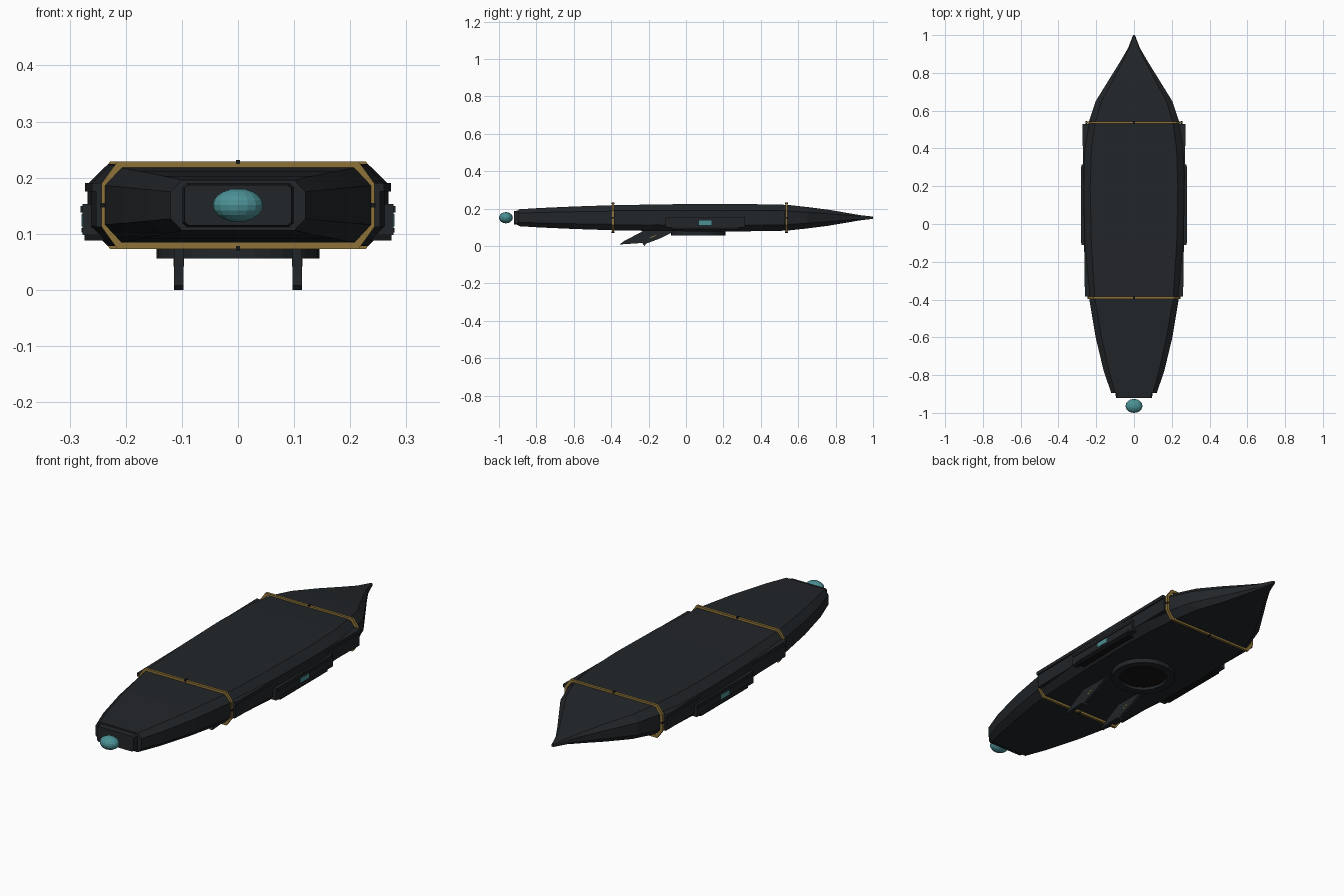
import bpy, bmesh
from math import pi, cos, sin
from mathutils import Matrix, Vector

if "Cube" in bpy.data.objects:
    bpy.data.objects.remove(bpy.data.objects["Cube"])

def material(name, rgb):
    m = bpy.data.materials.new(name)
    m.diffuse_color = (*rgb, 1)
    m.use_nodes = True
    m.node_tree.nodes["Principled BSDF"].inputs["Base Color"].default_value = m.diffuse_color
    return m

DARK = material("dark_hull", (0.016, 0.019, 0.022))
BLACK = material("black_trim", (0.007, 0.008, 0.009))
GOLD = material("gold", (0.27, 0.17, 0.04))
TEAL = material("teal", (0.07, 0.28, 0.30))
ZC = 0.151

def finish(name, bm, mat):
    bmesh.ops.recalc_face_normals(bm, faces=bm.faces)
    me = bpy.data.meshes.new(name)
    bm.to_mesh(me)
    bm.free()
    me.materials.append(mat)
    ob = bpy.data.objects.new(name, me)
    bpy.context.collection.objects.link(ob)
    return ob

def mirror_x(ob):
    ob.modifiers.new("mirror", 'MIRROR').use_axis[0] = True
    return ob

def octagon(w, flat, h, side):
    half = [(flat, h), (w, side), (w, -side), (flat, -h)]
    return half + [(-x, z) for x, z in reversed(half)]

def loft(name, rings, mat, closed=False):
    bm = bmesh.new()
    loops = [[bm.verts.new(p) for p in r] for r in rings]
    pairs = list(zip(loops, loops[1:])) + ([(loops[-1], loops[0])] if closed else [])
    for a, b in pairs:
        n = len(a)
        for i in range(n):
            bm.faces.new((a[i], a[(i + 1) % n], b[(i + 1) % n], b[i]))
    if not closed:
        bm.faces.new(loops[0])
        bm.faces.new(loops[-1])
    return finish(name, bm, mat)

def section(y, *dims):
    return [(x, y, ZC + z) for x, z in octagon(*dims)]

def box(name, x, y, z, mat):
    """Box from (min, max) pairs."""
    bm = bmesh.new()
    bmesh.ops.create_cube(bm, size=1)
    for v in bm.verts:
        v.co = [r[0] if c < 0 else r[1] for c, r in zip(v.co, (x, y, z))]
    return finish(name, bm, mat)

# Hull: y, half width, half top width, half height, half side height
hull = [(-0.895, 0.120, 0.100, 0.045, 0.024), (-0.78, 0.160, 0.132, 0.052, 0.028),
        (-0.60, 0.203, 0.172, 0.060, 0.032), (-0.39, 0.238, 0.208, 0.067, 0.035),
        (-0.10, 0.262, 0.226, 0.072, 0.038), (0.20, 0.268, 0.232, 0.073, 0.038),
        (0.40, 0.262, 0.225, 0.072, 0.038), (0.54, 0.240, 0.205, 0.069, 0.036),
        (0.65, 0.203, 0.172, 0.057, 0.029), (0.76, 0.135, 0.112, 0.043, 0.021),
        (0.86, 0.073, 0.060, 0.026, 0.013), (0.93, 0.032, 0.026, 0.014, 0.007),
        (1.00, 0.005, 0.004, 0.006, 0.003)]
loft("hull", [section(*s) for s in hull], DARK)

# Nose plate and the orb in front of it
loft("nose_plate", [section(-0.92, 0.095, 0.088, 0.036, 0.030),
                    section(-0.89, 0.100, 0.092, 0.039, 0.032)], DARK)
bm = bmesh.new()
bmesh.ops.create_uvsphere(bm, u_segments=16, v_segments=10, radius=1)
bmesh.ops.transform(bm, verts=bm.verts, matrix=Matrix.Translation((0, -0.963, ZC))
                    @ Matrix.Diagonal((0.045, 0.037, 0.030, 1)))
finish("nose_orb", bm, TEAL)

# Gold bands with dark clasps
for label, y, w in (("front", -0.39, 0.243), ("rear", 0.537, 0.256)):
    outer = (w, w - 0.028, 0.078, 0.039)
    inner = (w - 0.012, w - 0.038, 0.066, 0.034)
    y0, y1 = y - 0.006, y + 0.006
    loft(label + "_band", [section(y0, *outer), section(y1, *outer),
                           section(y1, *inner), section(y0, *inner)], GOLD, True)
    for side, s in (("top", 1), ("bottom", -1)):
        z = ZC + s * 0.077
        box(f"{label}_{side}_clasp", (-0.004, 0.004), (y - 0.008, y + 0.008),
            (z - 0.004, z + 0.004), BLACK)
    mirror_x(box(label + "_side_clasp", (w - 0.008, w + 0.002), (y - 0.008, y + 0.008),
                 (ZC - 0.004, ZC + 0.004), BLACK))

# Side rails and sponsons
def rail(name, x0, x1, z0, z1):
    ends = [[(0.22, y, z0), (x, y, z0), (x, y, z1), (0.22, y, z1)]
            for y, x in ((-0.385, x0), (0.53, x1))]
    return mirror_x(loft(name, ends, DARK))

rail("upper_rail", 0.260, 0.273, 0.175, 0.191)
rail("side_wall", 0.253, 0.266, 0.112, 0.176)
mirror_x(box("side_pod", (0.24, 0.277), (-0.11, 0.315), (0.098, 0.153), DARK))
mirror_x(box("side_pod_base", (0.23, 0.274), (-0.075, 0.28), (0.088, 0.10), BLACK))
mirror_x(box("pod_upper_lip", (0.27, 0.281), (-0.10, 0.305), (0.138, 0.150), DARK))
mirror_x(box("pod_lower_lip", (0.27, 0.279), (-0.08, 0.29), (0.102, 0.110), DARK))
mirror_x(box("pod_window", (0.27, 0.2785), (0.07, 0.135), (0.113, 0.135), TEAL))

# Round belly hatch with recess
def circle(r, z):
    return [(r * cos(2 * pi * i / 32), 0.065 + r * sin(2 * pi * i / 32), z) for i in range(32)]

loft("hatch_ring", [circle(0.145, 0.085), circle(0.145, 0.056),
                    circle(0.108, 0.056), circle(0.108, 0.085)], DARK, True)
loft("hatch_recess", [circle(0.109, 0.070), circle(0.109, 0.084)], BLACK)

# Swept belly fins with gold inlay
profile = [(-0.355, 0.008), (-0.335, 0.024), (-0.22, 0.085), (-0.05, 0.085),
           (-0.14, 0.040), (-0.215, 0.012), (-0.22, 0.0), (-0.235, 0.016)]
mirror_x(loft("belly_fin", [[(x, y, z) for y, z in profile] for x in (0.097, 0.114)], DARK))
inlay = [(-0.20, 0.042), (-0.165, 0.058), (-0.155, 0.058), (-0.19, 0.042)]
mirror_x(loft("fin_inlay", [[(x, y, z) for y, z in inlay] for x in (0.096, 0.115)], GOLD))
